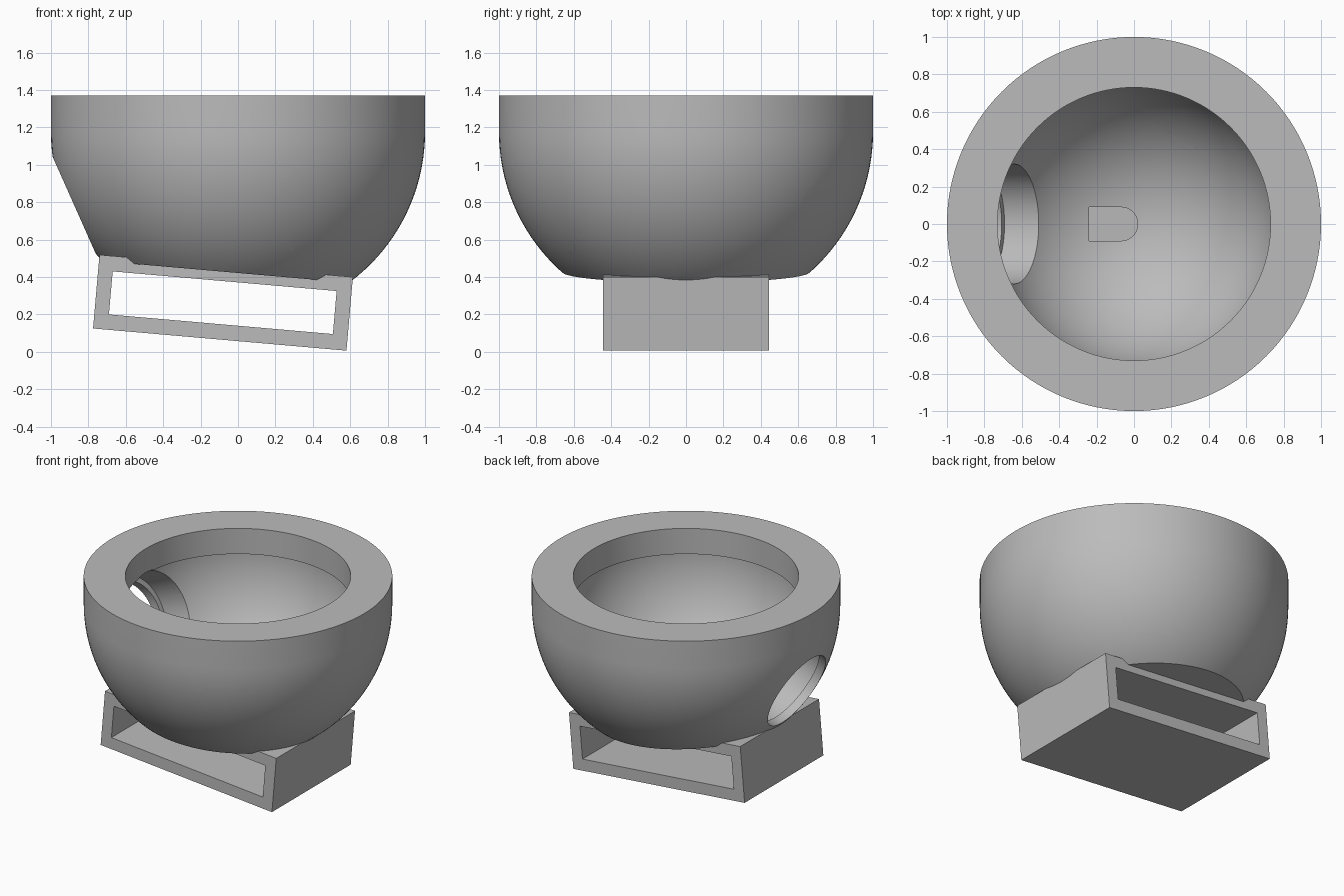
import bpy, bmesh, math
from mathutils import Matrix, Vector

if "Cube" in bpy.data.objects:
    bpy.data.objects.remove(bpy.data.objects["Cube"])

CENTRE = Vector((0, 0, 1.174))       # shared centre of the outer and inner spheres
TOP = 1.37
TILT = Matrix.Rotation(math.radians(5), 4, 'Y')
BASE = Matrix.Translation((-0.775, 0, 0.125)) @ TILT   # tilted frame at the base's lower corner

grey = bpy.data.materials.new("matte_grey")
grey.diffuse_color = (0.5, 0.5, 0.5, 1)
grey.use_nodes = True
grey.node_tree.nodes["Principled BSDF"].inputs["Base Color"].default_value = grey.diffuse_color


def make(name, bm):
    bmesh.ops.recalc_face_normals(bm, faces=bm.faces)
    me = bpy.data.meshes.new(name)
    bm.to_mesh(me)
    bm.free()
    me.materials.append(grey)
    ob = bpy.data.objects.new(name, me)
    bpy.context.collection.objects.link(ob)
    return ob


def lathe(name, profile, matrix=Matrix(), steps=128):
    """Closed solid turned around z from (radius, z) points that start and end on the axis."""
    bm = bmesh.new()
    vs = [bm.verts.new((r, 0, z)) for r, z in profile]
    es = [bm.edges.new(p) for p in zip(vs, vs[1:])]
    bmesh.ops.spin(bm, geom=vs + es, cent=(0, 0, 0), axis=(0, 0, 1),
                   angle=2 * math.pi, steps=steps, use_merge=True)
    bmesh.ops.remove_doubles(bm, verts=bm.verts, dist=1e-5)
    bm.transform(matrix)
    return make(name, bm)


def box(name, lo, hi, matrix):
    bm = bmesh.new()
    bmesh.ops.create_cube(bm, size=1)
    lo, hi = Vector(lo), Vector(hi)
    bm.transform(matrix @ Matrix.Translation((lo + hi) / 2)
                 @ Matrix.Diagonal((*(hi - lo), 1)))
    return make(name, bm)


def combine(target, tool, operation):
    mod = target.modifiers.new(operation.lower(), 'BOOLEAN')
    mod.operation, mod.solver, mod.object = operation, 'EXACT', tool
    dg = bpy.context.evaluated_depsgraph_get()
    me = bpy.data.meshes.new_from_object(target.evaluated_get(dg))
    target.modifiers.clear()
    target.data = me
    bpy.data.objects.remove(tool)


def quarter(radius, n=32):
    """Arc from the sphere's lowest point up to its equator."""
    return [(radius * math.sin(a), CENTRE.z - radius * math.cos(a))
            for a in (math.pi / 2 * i / n for i in range(n + 1))]


# Round outer body, with its underside cut flat at the tilt of the base
housing = lathe("ball_housing", quarter(1.0) + [(1, TOP), (0, TOP)])
combine(housing, box("underside_cut", (-2, -2, -1), (4, 2, 0.363), BASE), 'DIFFERENCE')

# Tilted rectangular base sleeve, open at front and back
combine(housing, box("base_sleeve", (0, -0.445, 0), (1.36, 0.445, 0.395), BASE), 'UNION')
combine(housing, box("sleeve_opening", (0.078, -1, 0.082), (1.28, 1, 0.313), BASE), 'DIFFERENCE')

# Ball socket with a narrower lip at the mouth
socket = quarter(0.77) + [(0.77, 1.187), (0.73, 1.187), (0.73, 1.6), (0, 1.6)]
combine(housing, lathe("socket_cut", socket), 'DIFFERENCE')

# Three stepped side holes: wide inside, narrower at the outer skin
for azimuth in (60, 180, 300):
    aim = (Matrix.Translation(CENTRE) @ Matrix.Rotation(math.radians(azimuth), 4, 'Z')
           @ Matrix.Rotation(math.radians(90 + 24), 4, 'Y'))
    bore = [(0, 0.5), (0.32, 0.5), (0.32, 0.9), (0.283, 0.9), (0.283, 1.3), (0, 1.3)]
    combine(housing, lathe("side_hole_cut", bore, aim, 96), 'DIFFERENCE')

# D-shaped slot through the socket floor into the sleeve
bm = bmesh.new()
outline = [(-0.24, 0.09), (-0.24, -0.09)]
for i in range(25):
    a = math.pi * (i / 24 - 0.5)
    outline.append((-0.07 + 0.09 * math.cos(a), 0.09 * math.sin(a)))
face = bm.faces.new([bm.verts.new((x, y, 0.27)) for x, y in outline])
ext = bmesh.ops.extrude_face_region(bm, geom=[face])
bmesh.ops.translate(bm, vec=(0, 0, 0.25),
                    verts=[v for v in ext["geom"] if isinstance(v, bmesh.types.BMVert)])
combine(housing, make("slot_cut", bm), 'DIFFERENCE')

# Smooth round surfaces, crisp edges
bpy.ops.object.select_all(action='DESELECT')
housing.select_set(True)
bpy.context.view_layer.objects.active = housing
bpy.ops.object.shade_smooth_by_angle(angle=math.radians(25))
